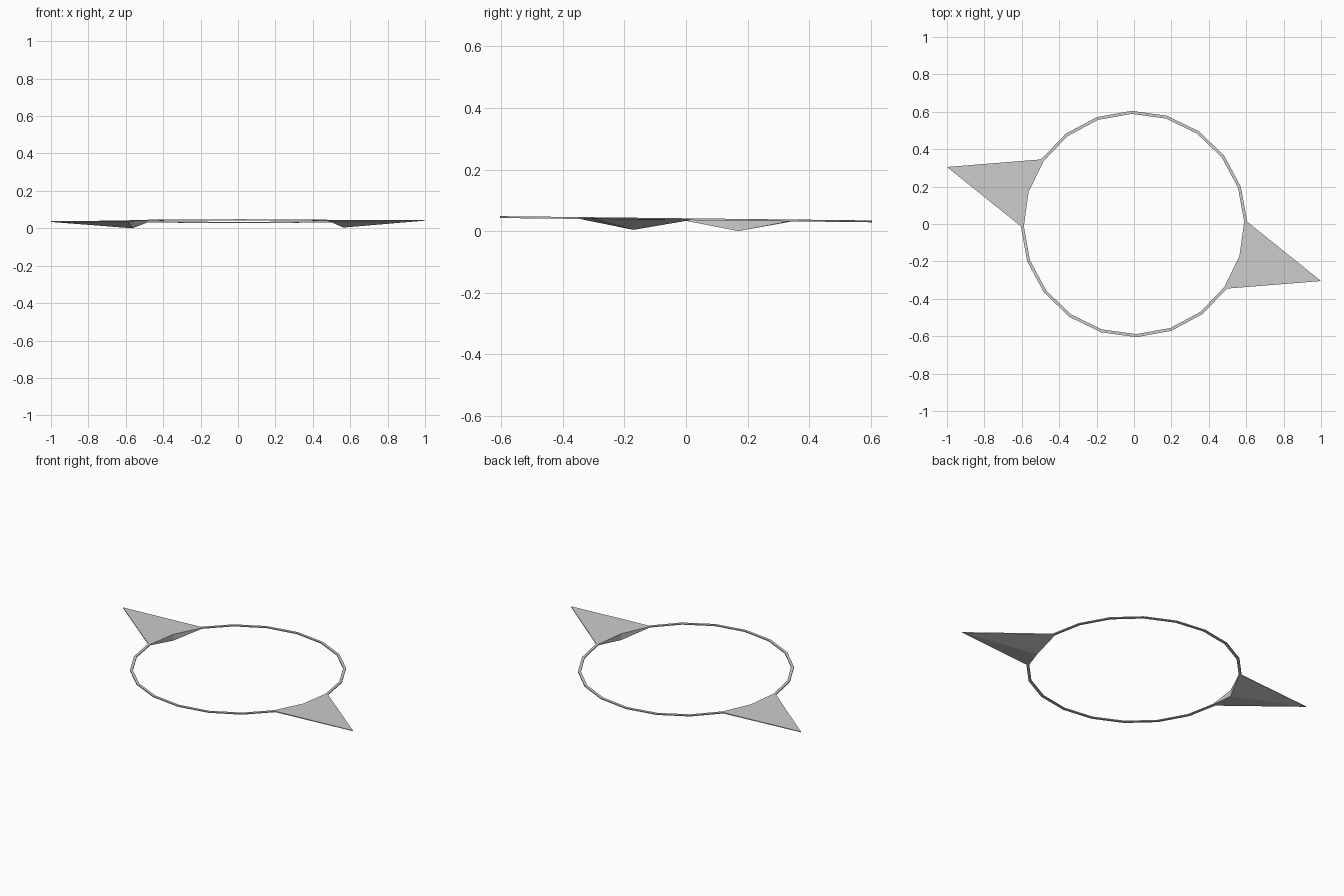
import bpy, bmesh
from math import radians, cos, sin

if "Cube" in bpy.data.objects:
    bpy.data.objects.remove(bpy.data.objects["Cube"])

SIDES, PHASE, TILT = 20, 1.2, 0.0115
R_IN, R_OUT = 0.589, 0.605
TOP, BOTTOM, KEEL = 0.0415, 0.0355, 0.002
TIP = (1.0, -0.305)

bm = bmesh.new()


def vert(x, y, z):
    # The whole ring leans slightly down towards the back
    return bm.verts.new((x, y, z - TILT * y))


# Ring cross-sections; two opposite ones are pulled out into blade tips
sections = []
for k in range(SIDES):
    a = radians(PHASE + 360 / SIDES * k)
    c, s = cos(a), sin(a)
    inner_bottom, outer, outer_bottom = BOTTOM, (R_OUT * c, R_OUT * s), BOTTOM
    if k in (SIDES - 1, SIDES // 2 - 1):
        sign = 1 if k == SIDES - 1 else -1
        outer = (sign * TIP[0], sign * TIP[1])
        inner_bottom, outer_bottom = KEEL, TOP - 0.004
    sections.append([
        vert(R_IN * c, R_IN * s, TOP),
        vert(*outer, TOP),
        vert(*outer, outer_bottom),
        vert(R_IN * c, R_IN * s, inner_bottom),
    ])

# Skin between neighbouring sections
for k in range(SIDES):
    p, q = sections[k], sections[(k + 1) % SIDES]
    for i in range(4):
        j = (i + 1) % 4
        bm.faces.new((p[i], p[j], q[j], q[i]))

bmesh.ops.recalc_face_normals(bm, faces=bm.faces)
mesh = bpy.data.meshes.new("bladed_ring")
bm.to_mesh(mesh)
bm.free()
bpy.context.collection.objects.link(bpy.data.objects.new("bladed_ring", mesh))
